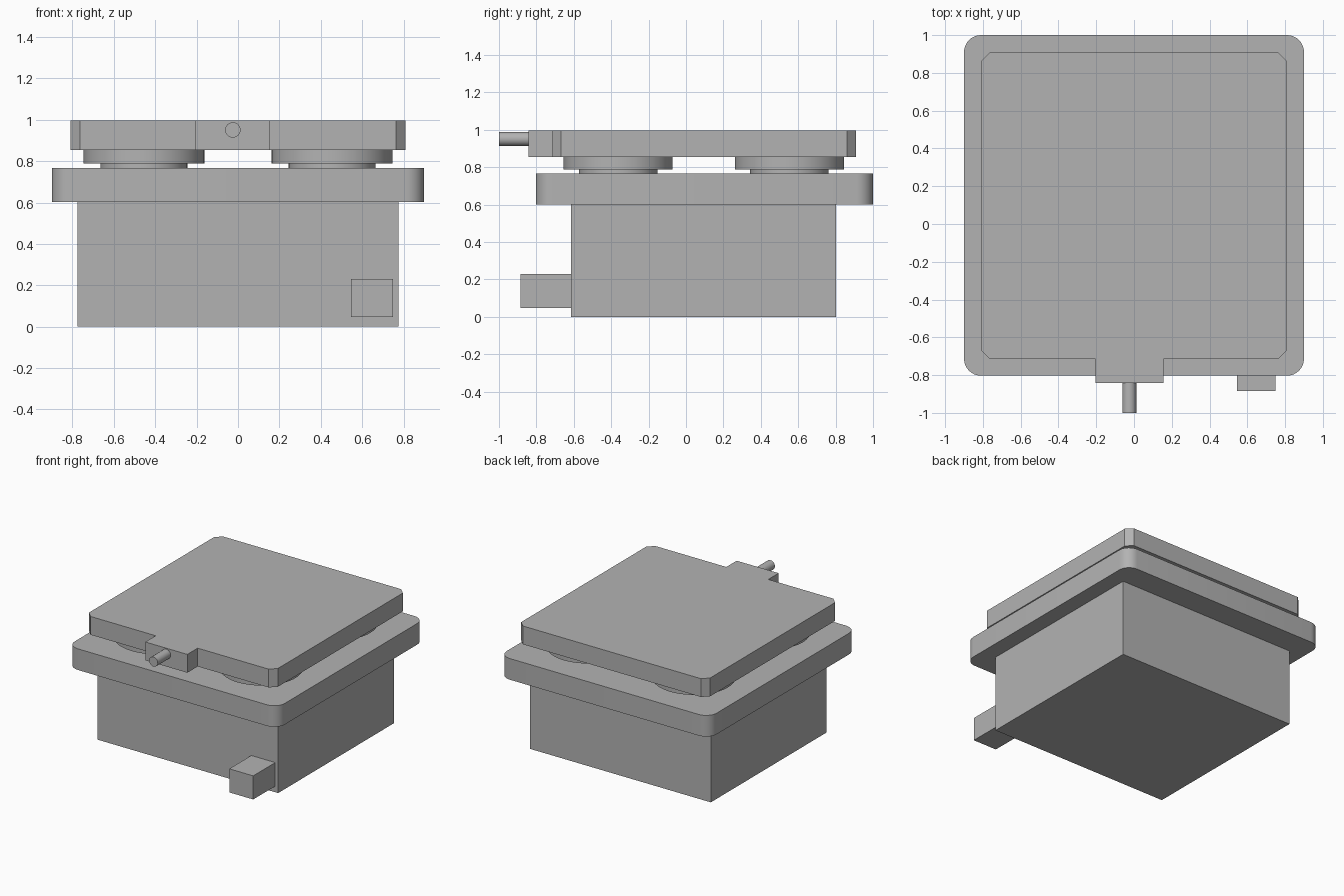
import bpy
from math import radians

cube = bpy.data.objects.get("Cube")
if cube:
    bpy.data.objects.remove(cube, do_unlink=True)

# One plain grey for everything
COLOUR = (0.45, 0.45, 0.45, 1)
grey = bpy.data.materials.new("plain_grey")
grey.use_nodes = True
grey.diffuse_color = COLOUR
grey.node_tree.nodes["Principled BSDF"].inputs["Base Color"].default_value = COLOUR


def finish(name, smooth=False):
    obj = bpy.context.object
    obj.name = name
    obj.data.materials.append(grey)
    bpy.ops.object.transform_apply(location=False, rotation=True, scale=True)
    if smooth:
        bpy.ops.object.shade_smooth_by_angle(angle=radians(30))
    return obj


def box(name, x, y, z, corner=0, segments=1):
    """Box from axis ranges, with optional bevelled vertical edges."""
    ranges = (x, y, z)
    bpy.ops.mesh.primitive_cube_add(size=1, location=[(a + b) / 2 for a, b in ranges])
    bpy.context.object.scale = [b - a for a, b in ranges]
    obj = finish(name)
    if corner:
        weights = obj.data.attributes.new("bevel_weight_edge", "FLOAT", "EDGE")
        for edge in obj.data.edges:
            a, b = (obj.data.vertices[i].co for i in edge.vertices)
            weights.data[edge.index].value = float(abs(a.z - b.z) > 0.01)
        bevel = obj.modifiers.new("corners", "BEVEL")
        bevel.limit_method = "WEIGHT"
        bevel.width = corner
        bevel.segments = segments
        bpy.ops.object.modifier_apply(modifier=bevel.name)
        if segments > 1:
            bpy.ops.object.shade_smooth_by_angle(angle=radians(30))
    return obj


def cylinder(name, centre, radius, depth, tilt=0):
    bpy.ops.mesh.primitive_cylinder_add(vertices=64, radius=radius, depth=depth,
                                        location=centre, rotation=(tilt, 0, 0))
    return finish(name, smooth=True)


# Lower housing with its side connector, and the rounded flange
box("housing", (-0.775, 0.775), (-0.615, 0.803), (0, 0.602))
box("connector", (0.545, 0.75), (-0.885, -0.615), (0.047, 0.23))
box("flange", (-0.9, 0.9), (-0.803, 1), (0.602, 0.766), corner=0.09, segments=8)

# Four stepped feet between flange and top plate
for side, x in (("right", -0.455), ("left", 0.455)):
    for end, y in (("front", -0.363), ("back", 0.553)):
        cylinder(f"foot_stem_{end}_{side}", (x, y, 0.777), 0.21, 0.022)
        cylinder(f"foot_disc_{end}_{side}", (x, y, 0.821), 0.292, 0.066)

# Top plate with chamfered corners, front block and pin
box("top_plate", (-0.81, 0.81), (-0.715, 0.908), (0.854, 0.996), corner=0.046)
box("front_block", (-0.205, 0.155), (-0.842, -0.715), (0.854, 0.996))
cylinder("pin", (-0.025, -0.92, 0.951), 0.037, 0.16, tilt=radians(90))
